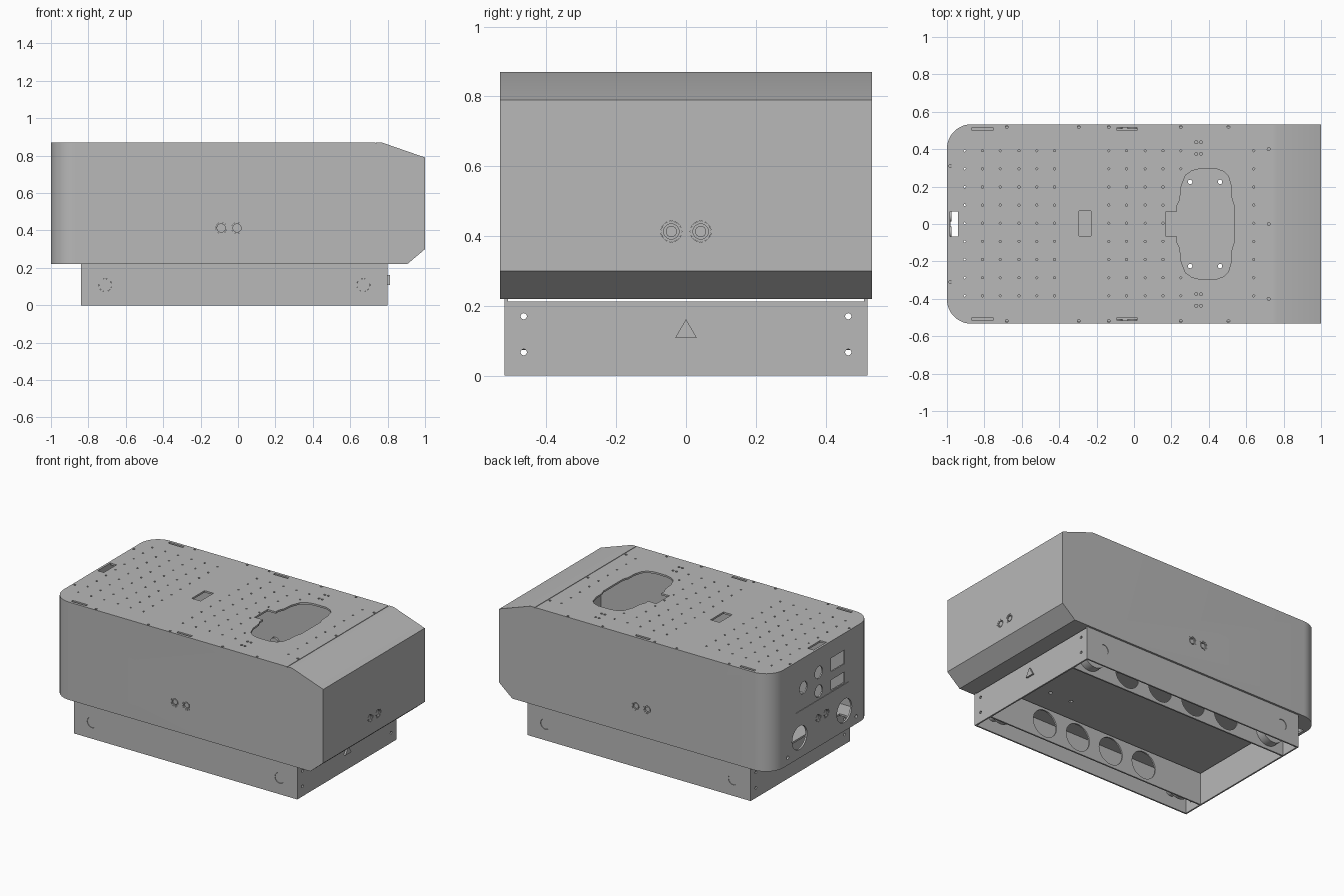
import bpy, bmesh, math
from mathutils import Matrix, Vector

if "Cube" in bpy.data.objects:
    bpy.data.objects.remove(bpy.data.objects["Cube"])

grey = bpy.data.materials.new("metal_grey")
grey.diffuse_color = (0.48, 0.48, 0.48, 1)
grey.use_nodes = True
grey.node_tree.nodes["Principled BSDF"].inputs["Base Color"].default_value = grey.diffuse_color
WALL = 0.012
ROT = {"x": Matrix.Rotation(math.pi / 2, 4, "Y"),
       "y": Matrix.Rotation(-math.pi / 2, 4, "X"),
       "z": Matrix.Identity(4)}


def box(bm, x0, x1, y0, y1, z0, z1):
    m = Matrix.Translation(((x0 + x1) / 2, (y0 + y1) / 2, (z0 + z1) / 2))
    m = m @ Matrix.Diagonal((x1 - x0, y1 - y0, z1 - z0, 1))
    bmesh.ops.create_cube(bm, size=1, matrix=m)


def cyl(bm, axis, pos, r, length, n=24):
    bmesh.ops.create_cone(bm, cap_ends=True, segments=n, radius1=r, radius2=r,
                          depth=length, matrix=Matrix.Translation(pos) @ ROT[axis])


def prism(bm, pts, z0, z1):
    f = bm.faces.new([bm.verts.new((x, y, z0)) for x, y in pts])
    ext = bmesh.ops.extrude_face_region(bm, geom=[f])["geom"]
    bmesh.ops.translate(bm, vec=(0, 0, z1 - z0),
                        verts=[v for v in ext if isinstance(v, bmesh.types.BMVert)])


def finish(bm, name):
    bmesh.ops.recalc_face_normals(bm, faces=bm.faces[:])
    me = bpy.data.meshes.new(name)
    bm.to_mesh(me)
    bm.free()
    me.materials.append(grey)
    ob = bpy.data.objects.new(name, me)
    bpy.context.collection.objects.link(ob)
    return ob


def activate(ob):
    bpy.ops.object.select_all(action="DESELECT")
    ob.select_set(True)
    bpy.context.view_layer.objects.active = ob


def cut(ob, bm):
    cutter = finish(bm, "cutter")
    cutter.hide_render = True
    mod = ob.modifiers.new("cut", "BOOLEAN")
    mod.operation = "DIFFERENCE"
    mod.solver = "EXACT"
    mod.object = cutter
    activate(ob)
    bpy.ops.object.modifier_apply(modifier=mod.name)
    bpy.data.objects.remove(cutter)


def smooth(ob):
    activate(ob)
    bpy.ops.object.shade_smooth_by_angle(angle=math.radians(30))


def hull(t):
    """Body solid, pulled inward by t: rounded rear corners, sloped nose."""
    bm = bmesh.new()
    r, hy = 0.13 - t, 0.533 - t
    pts = [(1 - t, -hy), (1 - t, hy)]
    for sy, a0 in ((1, 90), (-1, 180)):
        for i in range(13):
            a = math.radians(a0 + i * 7.5)
            pts.append((-0.87 + r * math.cos(a), sy * 0.403 + r * math.sin(a)))
    prism(bm, pts, 0.22 + t, 0.87 - t)
    for a, b, up in (((0.77, 0.87), (1, 0.79), 1), ((0.905, 0.22), (1, 0.30), -1)):
        d = Vector((b[0] - a[0], 0, b[1] - a[1])).normalized()
        no = Vector((-d.z, 0, d.x)) * up
        co = Vector((a[0], 0, a[1])) - no * t
        res = bmesh.ops.bisect_plane(bm, geom=bm.verts[:] + bm.edges[:] + bm.faces[:],
                                     plane_co=co, plane_no=no, clear_outer=True)
        edges = [e for e in res["geom_cut"] if isinstance(e, bmesh.types.BMEdge)]
        bmesh.ops.contextual_create(bm, geom=edges)
    return bm


# Hollow body shell
body = finish(hull(0), "body_shell")
cut(body, hull(WALL))

# Large openings: hatch, slots, rear notch, floor opening, rear panel recess, seam
bm = bmesh.new()
half = [(0.535, 0.10), (0.522, 0.14), (0.52, 0.20), (0.505, 0.255), (0.48, 0.28), (0.44, 0.295),
        (0.35, 0.295), (0.31, 0.285), (0.275, 0.26), (0.252, 0.20), (0.245, 0.13),
        (0.23, 0.10), (0.23, 0.068), (0.17, 0.068)]
prism(bm, half + [(x, -y) for x, y in reversed(half)], 0.84, 0.9)
box(bm, -0.295, -0.23, -0.065, 0.07, 0.84, 0.9)
box(bm, -0.985, -0.94, -0.067, 0.067, 0.84, 0.9)
box(bm, -0.98, -0.85, -0.40, 0.40, 0.2, 0.25)
box(bm, -1.1, -0.997, -0.28, 0.28, 0.53, 0.79)
box(bm, 0.735, 0.739, -0.6, 0.6, 0.866, 0.9)
for s in (-1, 1):
    for x0, x1 in ((-0.865, -0.755), (-0.09, 0.015)):
        box(bm, x0, x1, s * 0.507 - 0.008, s * 0.507 + 0.008, 0.84, 0.9)
cut(body, bm)

# Round ports and rear panel windows
ports = [("x", (sx, y, 0.413)) for sx in (-1, 1) for y in (-0.042, 0.042)]
ports += [("y", (x, sy * 0.533, 0.413)) for sy in (-1, 1) for x in (-0.09, -0.005)]
bm = bmesh.new()
for axis, pos in ports:
    cyl(bm, axis, pos, 0.03, 0.06)
for y, z, r in ((0.235, 0.355, 0.078), (-0.235, 0.355, 0.078), (0.19, 0.67, 0.04),
                (0.03, 0.71, 0.04), (0.03, 0.585, 0.04), (0.36, 0.27, 0.012), (-0.36, 0.27, 0.012)):
    cyl(bm, "x", (-1, y, z), r, 0.08)
box(bm, -1.04, -0.96, -0.24, -0.10, 0.665, 0.755)
box(bm, -1.04, -0.96, -0.24, -0.10, 0.54, 0.61)
for x in (0.30, 0.46):
    for y in (-0.225, 0.225):
        cyl(bm, "z", (x, y, 0.22), 0.012, 0.06, 12)
cut(body, bm)

# Perforated top deck and fastener holes
bm = bmesh.new()
cols = [-0.905, -0.81, -0.715, -0.615, -0.52, -0.425, -0.135, -0.04, 0.06, 0.155, 0.25, 0.64]
for x in cols:
    for j in range(-4, 5):
        if x == 0.25 and abs(j) < 3:
            continue
        cyl(bm, "z", (x, 0.004 + j * 0.097, 0.87), 0.006, 0.05, 8)
for s in (-1, 1):
    spots = [(x, 0.519) for x in (-0.68, -0.295, -0.135, 0.25, 0.505)]
    spots += [(x, y) for x in (0.333, 0.358) for y in (0.375, 0.437)]
    spots += [(-0.982, 0.31), (0.72, 0.40)]
    for x, y in spots:
        cyl(bm, "z", (x, s * y, 0.87), 0.008, 0.05, 8)
cyl(bm, "z", (0.72, 0, 0.87), 0.008, 0.05, 8)
cut(body, bm)
smooth(body)

# Port fittings: a flush collar around a slightly recessed plug
for axis, pos in ports:
    i = "xy".index(axis)
    inward = Vector((0, 0, 0))
    inward[i] = -math.copysign(1, pos[i])
    p = Vector(pos)
    bm = bmesh.new()
    cyl(bm, axis, p + inward * 0.013, 0.0295, 0.024)
    collar = finish(bm, "port_collar")
    bm = bmesh.new()
    cyl(bm, axis, p, 0.022, 0.02)
    cut(collar, bm)
    smooth(collar)
    bm = bmesh.new()
    cyl(bm, axis, p + inward * 0.010, 0.016, 0.014)
    smooth(finish(bm, "port_plug"))

# Base side walls with axle holes, and inner rails with lightening holes
AXLES = (-0.71, 0.67)
for s in (-1, 1):
    bm = bmesh.new()
    box(bm, -0.84, 0.80, s * 0.515 - 0.005, s * 0.515 + 0.005, 0, 0.22)
    side = finish(bm, "base_side_wall")
    bm = bmesh.new()
    for x in AXLES:
        cyl(bm, "y", (x, s * 0.515, 0.108), 0.035, 0.05)
    cut(side, bm)
    smooth(side)

    bm = bmesh.new()
    box(bm, -0.83, 0.79, s * 0.38 - 0.005, s * 0.38 + 0.005, 0, 0.213)
    rail = finish(bm, "base_inner_rail")
    bm = bmesh.new()
    for x in (-0.39, -0.135, 0.12, 0.375):
        cyl(bm, "y", (x, s * 0.38, 0.108), 0.09, 0.05, 32)
    cut(rail, bm)
    smooth(rail)

    for x in AXLES:
        bm = bmesh.new()
        cyl(bm, "y", (x, s * 0.412, 0.108), 0.085, 0.054, 32)
        smooth(finish(bm, "hub"))
        bm = bmesh.new()
        cyl(bm, "y", (x, s * 0.478, 0.108), 0.0345, 0.078)
        smooth(finish(bm, "axle"))

# Base end panels with corner holes
for x in (-0.835, 0.795):
    bm = bmesh.new()
    box(bm, x - 0.005, x + 0.005, -0.51, 0.51, 0, 0.213)
    panel = finish(bm, "base_end_panel")
    bm = bmesh.new()
    for y in (-0.465, 0.465):
        for z in (0.067, 0.17):
            cyl(bm, "x", (x, y, z), 0.009, 0.05, 16)
    cut(panel, bm)
    smooth(panel)

# Triangular badge on the nose end panel
bm = bmesh.new()
prism(bm, [(-0.031, 0.108), (0.031, 0.108), (0, 0.162)], 0.80, 0.812)
for v in bm.verts:
    v.co = Vector((v.co.z, v.co.x, v.co.y))
finish(bm, "triangle_plate")
